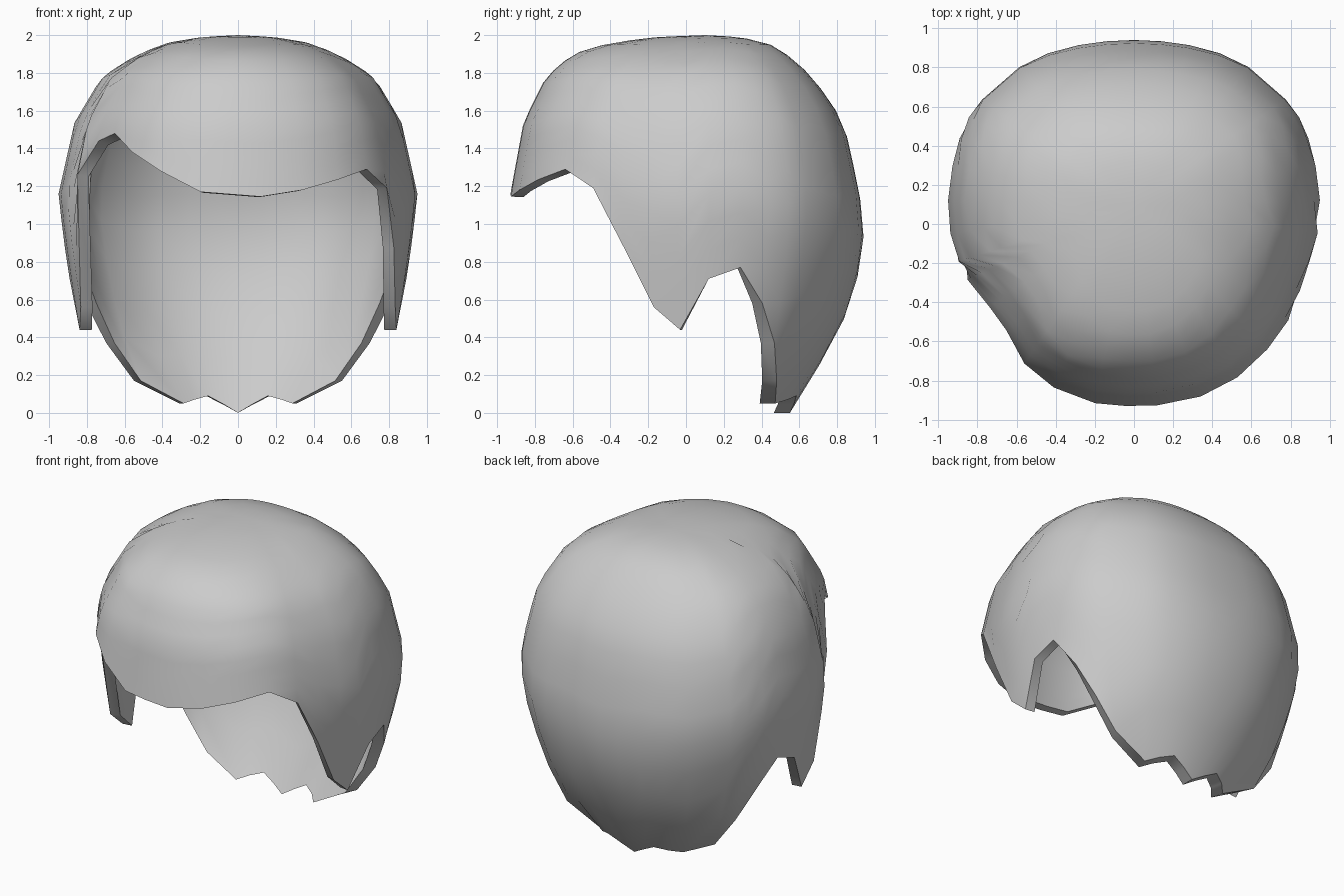
import bpy, bmesh, math
from mathutils import Vector

if "Cube" in bpy.data.objects:
    bpy.data.objects.remove(bpy.data.objects["Cube"])

CY = 0.1          # centre line of the cross-sections
ROWS = 14

# Cross-section by height: z, half width, depth to front, depth to back
LEVELS = [
    (0.00, 0.42, 0.95, 0.45), (0.05, 0.49, 0.95, 0.48), (0.17, 0.75, 0.97, 0.56),
    (0.37, 0.835, 1.00, 0.67), (0.60, 0.875, 1.02, 0.79), (0.93, 0.925, 1.03, 0.84),
    (1.16, 0.95, 1.03, 0.82), (1.54, 0.865, 0.96, 0.735), (1.78, 0.72, 0.84, 0.57),
    (1.90, 0.53, 0.70, 0.43), (1.96, 0.37, 0.50, 0.33), (1.99, 0.19, 0.25, 0.18),
    (2.00, 0.0, 0.0, 0.0)]

# Hairline points (x, y, z): shared side lock, ear gap and nape
SIDE = [(0.83, -0.17, 0.56), (0.83, -0.03, 0.44), (0.88, 0.12, 0.71),
        (0.89, 0.29, 0.77), (0.82, 0.41, 0.58), (0.72, 0.48, 0.37),
        (0.55, 0.48, 0.17), (0.30, 0.46, 0.05), (0.15, 0.53, 0.09)]
FRINGE_R = [(0.12, -0.93, 1.145), (0.35, -0.91, 1.18), (0.70, -0.66, 1.29),
            (0.80, -0.50, 1.19)]
FRINGE_L = [(-0.84, -0.28, 1.26), (-0.73, -0.42, 1.44), (-0.66, -0.55, 1.48),
            (-0.42, -0.86, 1.28), (-0.20, -0.925, 1.17)]
RIM = (FRINGE_R + SIDE + [(0, 0.55, 0)]
       + [(-x, y, z) for x, y, z in reversed(SIDE)] + FRINGE_L)


def ramp(v, lo, hi):
    f = min(1, max(0, (v - lo) / (hi - lo)))
    return f * f * (3 - 2 * f)


def section(z):
    for lo, hi in zip(LEVELS, LEVELS[1:]):
        if z <= hi[0]:
            f = (z - lo[0]) / (hi[0] - lo[0])
            return [p + (q - p) * f for p, q in zip(lo[1:], hi[1:])]
    return LEVELS[-1][1:]


def outer(az, z):
    a, front, back = section(z)
    s, c = math.sin(az), math.cos(az)
    if c > 0:     # temples are flatter than the brow, more so on the left
        b, n = front, 1.93 + 0.35 * (ramp(c, 0.45, 0.75) if s > 0 else ramp(c, 0.65, 0.9))
    else:
        b, n = back, 2.0 + 0.35 * ramp(z, 0.5, 1.0)
    r = (abs(s / a) ** n + abs(c / b) ** n) ** (-1 / n)
    return Vector((r * s, CY - r * c, z))


def inner(p):
    # Horizontal offset on the sides and nape, radial offset over the dome
    nape = ramp(p.y, 0.2, 0.5) * (1 - ramp(p.z, 0.4, 1.0))
    core = Vector((0, CY - 0.8 * nape, min(p.z, 1.1)))
    return p + (core - p).normalized() * (0.065 + 0.02 * nape)


# Hairline as azimuth and height, with long gaps divided
keys = [(math.atan2(x, CY - y) % math.tau, z) for x, y, z in RIM]
keys.append((keys[0][0] + math.tau, keys[0][1]))
columns = []
for (a0, z0), (a1, z1) in zip(keys, keys[1:]):
    steps = max(1, math.ceil((a1 - a0) / math.radians(16)))
    columns += [(a0 + (a1 - a0) * k / steps, z0 + (z1 - z0) * k / steps)
                for k in range(steps)]


def height(z0, t):
    # Rows follow the hairline below and level out towards the crown
    return 1.2 + 0.793 * math.sin(t * math.pi / 2) + (z0 - 1.2) * (1 - t) ** 2


grid = [[outer(az, height(z0, j / ROWS)) for j in range(ROWS + 1)] for az, z0 in columns]
crown = Vector((0, CY, 2.0))

# Hair shell: outer dome, inner dome and the hairline edge between them
bm = bmesh.new()


def add_dome(shape):
    vs = [[bm.verts.new(shape(p)) for p in col] for col in grid]
    top = bm.verts.new(shape(crown))
    for col, nxt in zip(vs, vs[1:] + vs[:1]):
        for j in range(ROWS):
            bm.faces.new((col[j], nxt[j], nxt[j + 1], col[j + 1]))
        bm.faces.new((col[-1], nxt[-1], top))
    return [col[0] for col in vs]


rim_out, rim_in = add_dome(lambda p: p), add_dome(inner)
for i in range(len(grid)):
    k = (i + 1) % len(grid)
    bm.faces.new((rim_out[k], rim_out[i], rim_in[i], rim_in[k]))
bmesh.ops.recalc_face_normals(bm, faces=bm.faces)

mesh = bpy.data.meshes.new("hair_shell")
bm.to_mesh(mesh)
bm.free()
hair = bpy.data.objects.new("hair_shell", mesh)
bpy.context.collection.objects.link(hair)
bpy.context.view_layer.objects.active = hair
hair.select_set(True)
bpy.ops.object.shade_smooth_by_angle(angle=math.radians(45))
